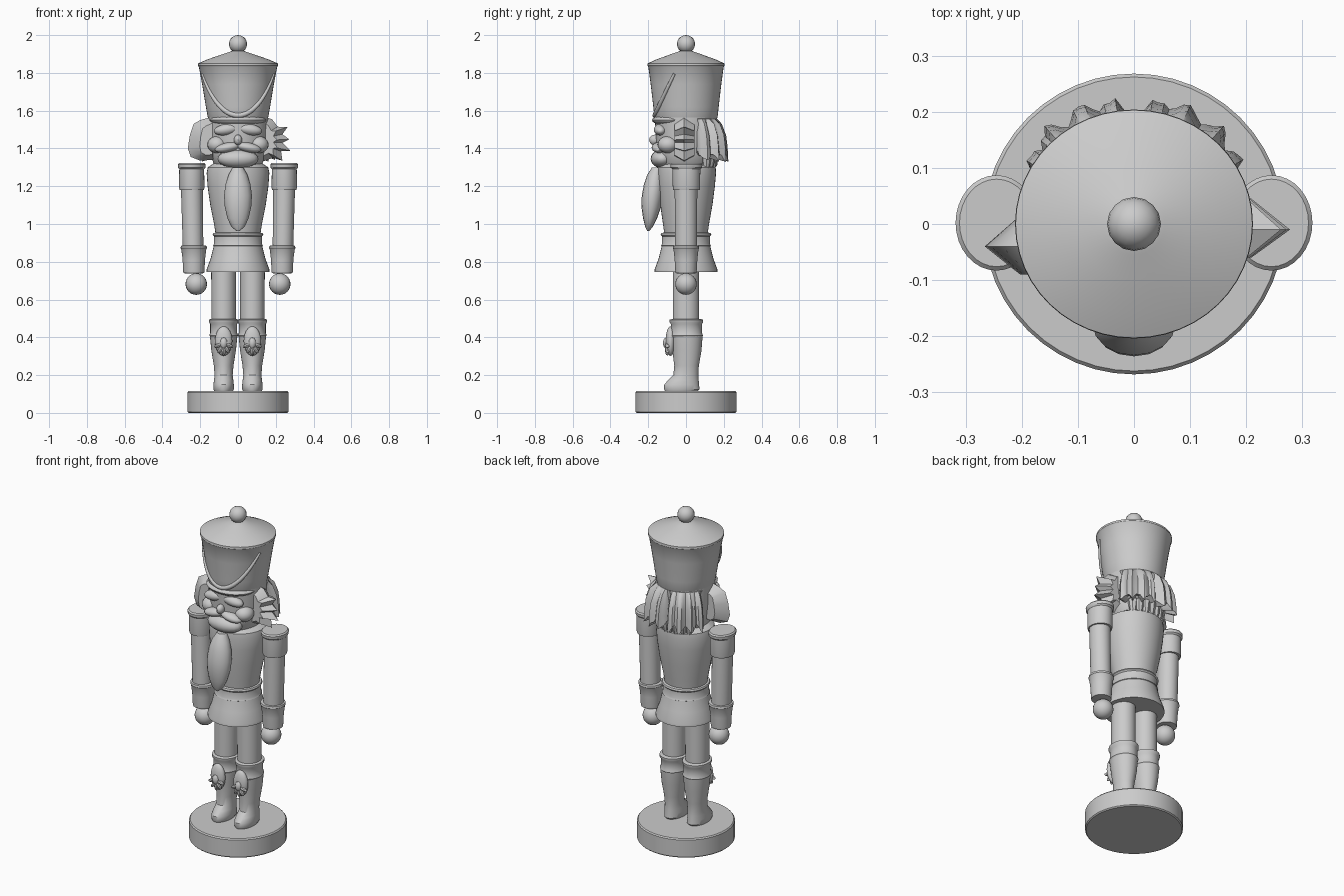
import bpy, bmesh, math, random
from mathutils import Matrix

random.seed(4)


def finish(name, bm):
    bmesh.ops.recalc_face_normals(bm, faces=bm.faces)
    me = bpy.data.meshes.new(name)
    bm.to_mesh(me)
    bm.free()
    ob = bpy.data.objects.new(name, me)
    bpy.context.collection.objects.link(ob)
    return ob


def skin(name, loops):
    """Closed loops of equal length, bridged in order and capped."""
    bm = bmesh.new()
    rings = [[bm.verts.new(p) for p in loop] for loop in loops]
    for a, b in zip(rings, rings[1:]):
        n = len(a)
        for i in range(n):
            bm.faces.new((a[i], a[(i + 1) % n], b[(i + 1) % n], b[i]))
    bm.faces.new(rings[0][::-1])
    bm.faces.new(rings[-1])
    return finish(name, bm)


def loft(name, sections, cx=0, cy=0, n=32):
    """Sections are (z, rx, ry, centre y offset, centre x offset)."""
    loops = []
    for s in sections:
        z, rx = s[0], s[1]
        ry = s[2] if len(s) > 2 else rx
        oy = s[3] if len(s) > 3 else 0
        ox = s[4] if len(s) > 4 else 0
        loops.append([(cx + ox + rx * math.cos(2 * math.pi * i / n),
                       cy + oy + ry * math.sin(2 * math.pi * i / n), z) for i in range(n)])
    return skin(name, loops)


def ball(name, loc, size, rot=0, seg=20, rings=12):
    bm = bmesh.new()
    bmesh.ops.create_uvsphere(bm, u_segments=seg, v_segments=rings, radius=1)
    m = Matrix.Translation(loc) @ Matrix.Rotation(rot, 4, 'Y') @ Matrix.Diagonal((*size, 1))
    bmesh.ops.transform(bm, matrix=m, verts=bm.verts)
    return finish(name, bm)


# Base
loft("base", [(0, .262), (.006, .268), (.108, .268), (.115, .262)], n=48)

# Legs, boots, and boot ornaments
for s, side in ((-1, "left"), (1, "right")):
    x = s * .076
    loft(side + "_leg", [(.4, .064, .07), (.78, .066, .07)], x)
    loft(side + "_boot", [(.113, .048, .085, -.025), (.125, .054, .094, -.022),
                          (.15, .054, .092, -.023), (.175, .051, .08, -.013),
                          (.2, .048, .066, -.001), (.25, .052, .065, .003),
                          (.33, .065, .077, .005), (.41, .073, .084, .004)], x)
    loft(side + "_boot_cuff", [(.40, .070, .082), (.41, .076, .088), (.425, .071, .082),
                               (.47, .071, .082), (.48, .077, .089), (.493, .077, .089),
                               (.498, .066, .072)], x, .002)
    ball(side + "_boot_badge", (x, -.082, .38), (.046, .026, .078))
    ball(side + "_boot_knob", (x, -.104, .37), (.02, .018, .03), seg=10, rings=6)
    for k in range(5):
        a = math.radians(200 + 35 * k)
        ball(side + "_boot_tassel", (x + .028 * math.cos(a), -.098, .372 + .042 * math.sin(a)),
             (.011, .013, .026), math.pi / 2 - a, 8, 6)

# Coat skirt, belt, and torso
loft("coat_skirt", [(.745, .15), (.745, .167), (.76, .166), (.82, .144), (.885, .128)], n=40)
loft("belt", [(.878, .12), (.885, .132), (.895, .127), (.935, .127), (.943, .134),
              (.952, .13), (.956, .11)], n=40)
loft("torso", [(.93, .116, .112), (1.0, .127, .122), (1.1, .147, .138, .002),
               (1.2, .161, .150, .003), (1.27, .166, .155, .004), (1.30, .16, .153, .004),
               (1.32, .13, .13)], n=40)

# Arms
for s, side in ((-1, "left"), (1, "right")):
    loft(side + "_arm", [(.84, .054, .058, 0, -s * .008), (1.22, .058, .06)], s * .245)
    loft(side + "_shoulder_cuff", [(1.18, .055, .06), (1.18, .064, .07), (1.19, .067, .072),
                                   (1.29, .066, .074), (1.298, .072, .083), (1.315, .073, .085),
                                   (1.322, .066, .078)], s * .245, .002)
    loft(side + "_sleeve_cuff", [(.738, .04), (.74, .055, .055), (.755, .057, .057), (.81, .059, .06),
                                 (.865, .066, .066), (.872, .07, .07), (.884, .068, .068),
                                 (.888, .05)], s * .234)
    ball(side + "_hand", (s * .221, 0, .682), (.057, .057, .057))

# Head and face
loft("head", [(1.28, .10, .11), (1.31, .125, .135, -.005), (1.37, .148, .152),
              (1.46, .158, .16), (1.57, .16, .165)], n=40)
ball("jaw", (0, -.125, 1.345), (.108, .062, .05))
ball("nose", (0, -.165, 1.445), (.022, .03, .028), seg=12, rings=8)
for s, side in ((-1, "left"), (1, "right")):
    ball(side + "_moustache", (s * .055, -.142, 1.405), (.068, .04, .026), s * .2)
    ball(side + "_cheek", (s * .11, -.095, 1.42), (.052, .055, .045))
    ball(side + "_brow", (s * .06, -.135, 1.5), (.068, .035, .03), s * .15)
ball("brow_ridge", (0, -.06, 1.55), (.15, .12, .035))

# Beard: pointed leaf with a ridge down the front
loft("beard", [(.963, .008, .006, -.2), (.985, .035, .02, -.196), (1.03, .056, .037, -.19),
               (1.09, .07, .052, -.184), (1.15, .074, .056, -.178), (1.21, .066, .053, -.17),
               (1.26, .05, .043, -.163), (1.3, .028, .03, -.15)], n=16)

# Side hair tufts: jagged outlines tapering to an edge
outlines = {
    "left_hair_tuft": (-.04, [(-.13, 1.34), (-.2, 1.335), (-.25, 1.355), (-.266, 1.40),
                              (-.255, 1.47), (-.235, 1.53), (-.2, 1.55), (-.13, 1.57)]),
    "right_hair_tuft": (-.01, [(.13, 1.57), (.18, 1.555), (.21, 1.515), (.262, 1.513),
                               (.235, 1.475), (.272, 1.448), (.235, 1.43), (.278, 1.388),
                               (.228, 1.385), (.235, 1.335), (.185, 1.35), (.13, 1.33)])}
for name, (y, pts) in outlines.items():
    sx = math.copysign(1, pts[0][0])
    small = [(sx * .14 + (px - sx * .14) * .5, 1.44 + (pz - 1.44) * .72) for px, pz in pts]
    skin(name, [[(p, y - .05, q) for p, q in small], [(p, y, q) for p, q in pts],
                [(p, y + .055, q) for p, q in small]])

# Back hair: ruffled partial ring with a jagged lower edge
loops = []
N = 48
for i in range(N + 1):
    a = math.radians(22 + 136 * i / N)
    wave = abs((i % 6) - 3) / 3
    part = .03 * max(0, 1 - abs(a - math.pi / 2) / .25)
    edge = .03 * max(0, 1 - min(i, N - i) / 5)
    r = .235 - .024 * wave - part - edge + random.uniform(-.004, .004)
    zb = 1.335 + .04 * wave + random.uniform(-.008, .008)
    prof = [(.13, 1.56), (.165, 1.557), (r - .035, 1.53), (r - .012, 1.47),
            (r - .004, 1.41), (r, zb), (.165, zb + .02), (.13, 1.36)]
    loops.append([(q * math.cos(a), q * math.sin(a), z) for q, z in prof])
skin("back_hair", loops)

# Small locks at the nape
for k in range(7):
    a = math.radians(48 + 14 * k)
    loft("nape_lock", [(1.275 + .015 * (k % 2), .004), (1.31, .02), (1.37, .03)],
         .145 * math.cos(a), .145 * math.sin(a), 8)

# Hat, lid, and finial
loft("hat", [(1.545, .152, .158), (1.565, .160, .167), (1.62, .170, .173), (1.74, .190, .187),
             (1.83, .207, .199), (1.838, .212, .204), (1.85, .211, .203), (1.87, .165, .16),
             (1.893, .10, .097), (1.908, .055, .055), (1.92, .02, .02)], n=48)
ball("hat_finial", (0, 0, 1.953), (.048, .048, .047), seg=16, rings=10)

# Cord draped over the front of the hat
cu = bpy.data.curves.new("hat_cord", 'CURVE')
cu.dimensions = '3D'
cu.bevel_depth = .014
cu.bevel_resolution = 3
cu.use_fill_caps = True
sp = cu.splines.new('POLY')
sp.points.add(28)
for i, p in enumerate(sp.points):
    u = i / 14 - 1
    t = math.radians(72) * u
    z = 1.575 + .22 * u * u
    r = .161 + (z - 1.565) * .165
    p.co = (r * math.sin(t), -(r + .001) * math.cos(t), z, 1)
    p.radius = 1 - .5 * u * u
bpy.context.collection.objects.link(bpy.data.objects.new("hat_cord", cu))

# Smooth shading with sharp edges kept
for ob in bpy.context.scene.objects:
    ob.select_set(ob.type == 'MESH')
    if ob.type == 'MESH':
        bpy.context.view_layer.objects.active = ob
bpy.ops.object.shade_smooth_by_angle(angle=math.radians(35))
